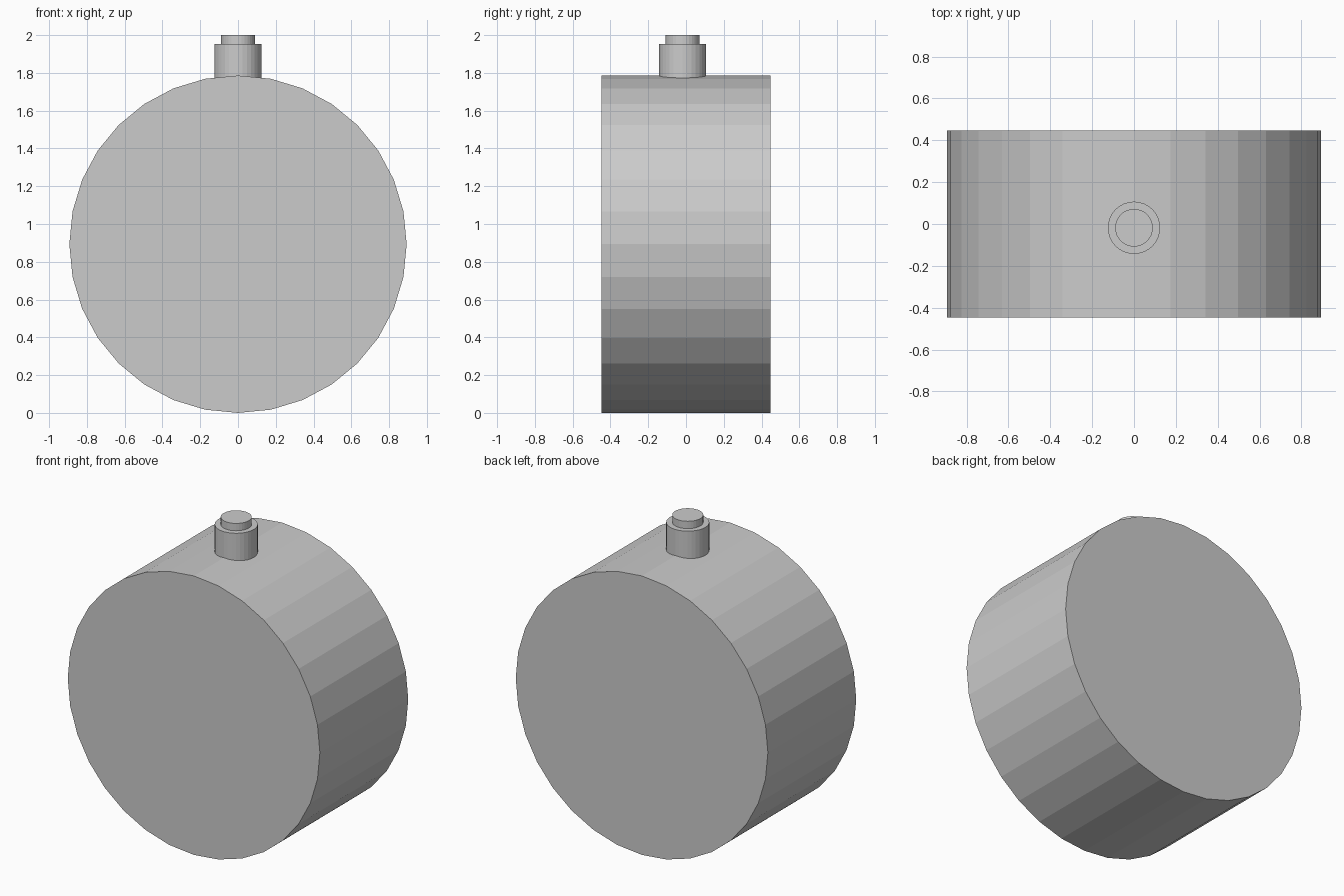
import bpy, math

if "Cube" in bpy.data.objects:
    bpy.data.objects.remove(bpy.data.objects["Cube"])

BODY_R = 0.893
STEM_Y = -0.018


def cylinder(name, radius, depth, location, rotation=(0, 0, 0)):
    bpy.ops.mesh.primitive_cylinder_add(vertices=32, radius=radius, depth=depth,
                                        location=location, rotation=rotation)
    bpy.context.object.name = name


def upright(name, radius, z0, z1):
    cylinder(name, radius, z1 - z0, (0, STEM_Y, (z0 + z1) / 2))


# Drum body lying along y, flat faceted
cylinder("drum_body", BODY_R, 0.894, (0, 0, BODY_R), (math.pi / 2, 0, 0))

# Stepped stem on top, sunk slightly into the drum
upright("stem_collar", 0.125, 1.74, 1.953)
upright("stem_button", 0.09, 1.93, 2.0)
